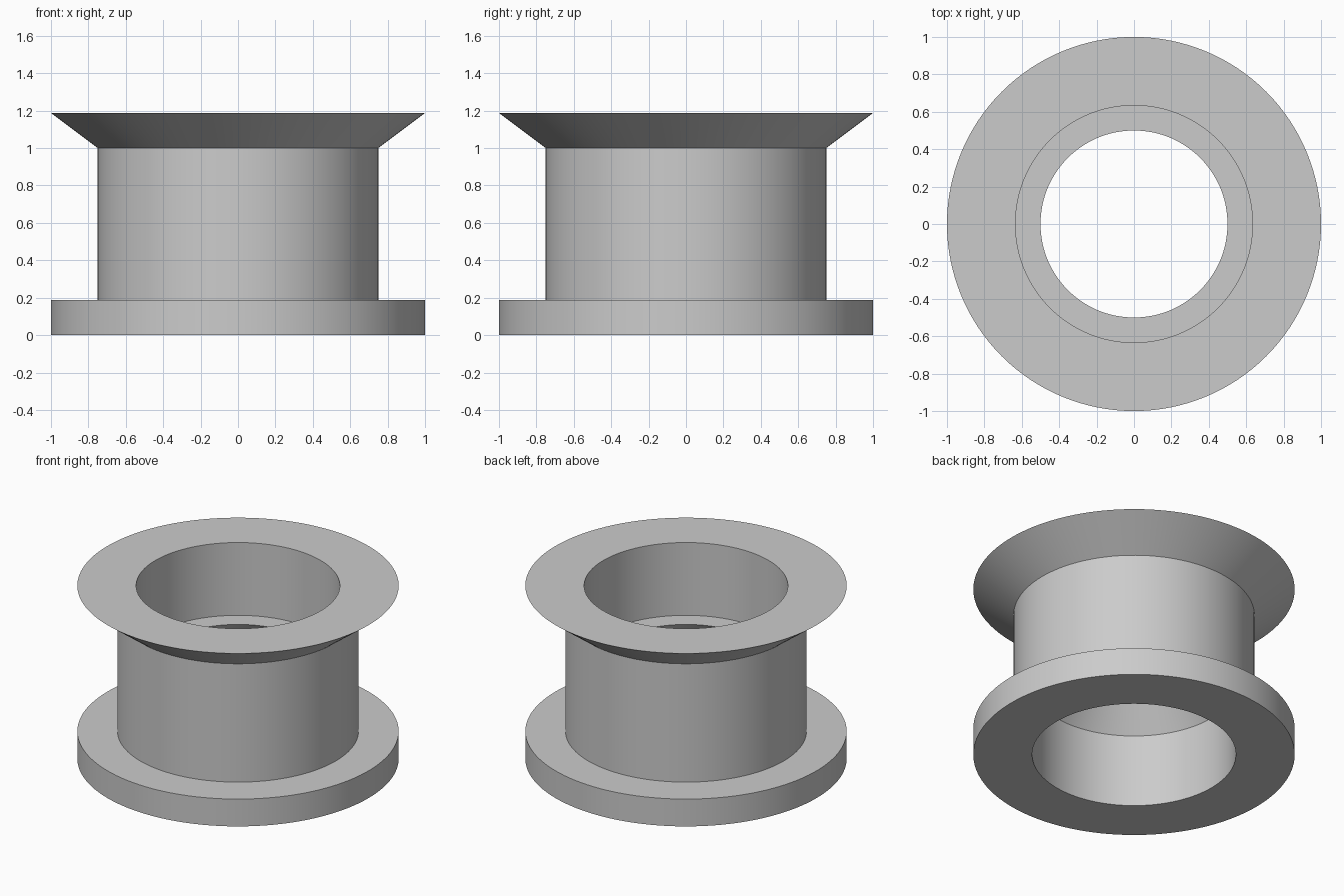
import bpy, bmesh, math
from mathutils import Vector

if "Cube" in bpy.data.objects:
    bpy.data.objects.remove(bpy.data.objects["Cube"])

SEGMENTS = 128

grey = bpy.data.materials.new("plain grey")
grey.diffuse_color = (0.6, 0.6, 0.6, 1.0)
grey.use_nodes = True
grey.node_tree.nodes["Principled BSDF"].inputs["Base Color"].default_value = grey.diffuse_color

# Closed (radius, height) cross-section of the flanged bushing
profile = [
    (0.634, 0.0), (1.0, 0.0),           # base underside
    (1.0, 0.1875), (0.75, 0.1875),      # base flange
    (0.75, 1.0), (1.0, 1.1875),         # barrel and flared rim
    (0.634, 1.1875), (0.634, 0.6875),   # top face and upper bore
    (0.5, 0.6875), (0.634, 0.5),        # inner ledge with sloped underside
]


def lathe(name, points, material):
    """Revolve a closed cross-section around the z axis."""
    bm = bmesh.new()
    rings = []
    for i in range(SEGMENTS):
        a = 2 * math.pi * i / SEGMENTS
        rings.append([bm.verts.new(Vector((r * math.cos(a), r * math.sin(a), z)))
                      for r, z in points])
    n = len(points)
    for i, ring in enumerate(rings):
        nxt = rings[(i + 1) % SEGMENTS]
        for j in range(n):
            k = (j + 1) % n
            bm.faces.new((ring[j], nxt[j], nxt[k], ring[k]))
    bmesh.ops.recalc_face_normals(bm, faces=bm.faces)
    mesh = bpy.data.meshes.new(name)
    bm.to_mesh(mesh)
    bm.free()
    mesh.materials.append(material)
    obj = bpy.data.objects.new(name, mesh)
    bpy.context.collection.objects.link(obj)
    return obj


bushing = lathe("flanged_bushing", profile, grey)

# Smooth round walls, crisp rims
bpy.context.view_layer.objects.active = bushing
bushing.select_set(True)
bpy.ops.object.shade_smooth_by_angle(angle=math.radians(30))
